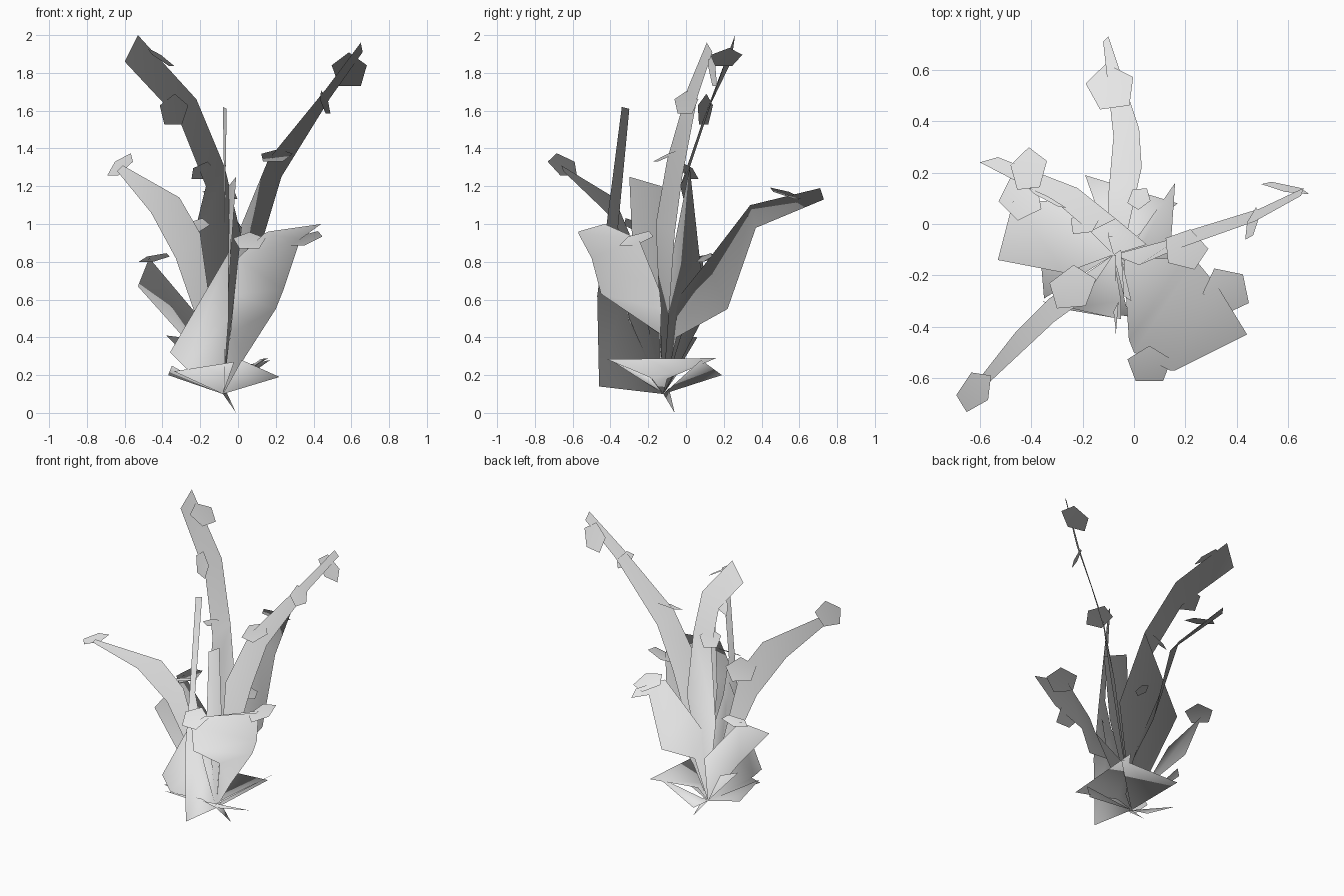
import bpy
import bmesh
from mathutils import Vector

default_cube = bpy.data.objects.get("Cube")
if default_cube:
    bpy.data.objects.remove(default_cube, do_unlink=True)

# Single pale grey for the whole plant
grey = bpy.data.materials.new("pale_grey")
grey.use_nodes = True
colour = (0.8, 0.8, 0.8, 1)
grey.diffuse_color = colour
grey.node_tree.nodes["Principled BSDF"].inputs["Base Color"].default_value = colour

ROOT = Vector((-0.08, -0.12, 0.1))
SPREAD_CENTRE = Vector((-0.06, -0.12, 0))


def spread(point):
    """Foliage normal: fans up and out from the foot of the plant."""
    return (point - SPREAD_CENTRE).normalized()


def finish(name, bm):
    """Turn the faces along the foliage normals and make the object."""
    bm.normal_update()
    agreement = sum(f.normal.dot(spread(f.calc_center_median())) * f.calc_area()
                    for f in bm.faces)
    if agreement < 0:
        bmesh.ops.reverse_faces(bm, faces=bm.faces[:])
    for face in bm.faces:
        face.smooth = True
    mesh = bpy.data.meshes.new(name)
    bm.to_mesh(mesh)
    bm.free()
    mesh.normals_split_custom_set_from_vertices([spread(v.co) for v in mesh.vertices])
    mesh.materials.append(grey)
    obj = bpy.data.objects.new(name, mesh)
    bpy.context.collection.objects.link(obj)


def leaf(name, *sections):
    """Ribbon that opens from the root through (left edge, right edge) sections."""
    bm = bmesh.new()
    root = bm.verts.new(ROOT)
    rows = [[bm.verts.new(point) for point in pair] for pair in sections]
    bm.faces.new((root, rows[0][0], rows[0][1]))
    for low, high in zip(rows, rows[1:]):
        bm.faces.new((low[0], high[0], high[1], low[1]))
    finish(name, bm)


def leaflet(name, centre, normal, radius=0.09):
    """Small flat five-sided leaf facing along the normal."""
    bm = bmesh.new()
    turn = Vector(normal).to_track_quat("Z", "Y").to_matrix().to_4x4()
    turn.translation = centre
    bmesh.ops.create_circle(bm, cap_ends=True, segments=5, radius=radius, matrix=turn)
    finish(name, bm)


# Tall leaves
leaf("tall_right_rear_leaf",
     ((-0.28, 0.08, 0.75), (0.05, -0.08, 0.8)),
     ((-0.17, -0.03, 1.2), (-0.07, 0.02, 1.3)),
     ((-0.31, 0.09, 1.55), (-0.22, 0.14, 1.66)),
     ((-0.6, 0.24, 1.86), (-0.53, 0.26, 2)))
leaf("tall_left_leaf",
     ((0.02, -0.16, 1), (0.14, -0.06, 0.95)),
     ((0.16, -0.1, 1.34), (0.23, -0.02, 1.25)),
     ((0.47, 0.01, 1.72), (0.49, 0.06, 1.67)),
     ((0.65, 0.11, 1.96), (0.66, 0.14, 1.91)))
leaf("rear_leaf",
     ((-0.03, -0.05, 0.4), (-0.1, -0.05, 0.6)),
     ((0.03, 0.22, 0.55), (-0.1, 0.11, 0.8)),
     ((0.02, 0.37, 0.98), (-0.08, 0.34, 1.1)),
     ((-0.1, 0.73, 1.13), (-0.12, 0.71, 1.19)))
leaf("front_right_leaf",
     ((-0.33, -0.29, 0.82), (-0.2, -0.3, 0.95)),
     ((-0.46, -0.42, 1.06), (-0.31, -0.38, 1.14)),
     ((-0.64, -0.65, 1.28), (-0.61, -0.66, 1.31)))
leaf("front_upright_blade",
     ((-0.07, -0.46, 0.14), (-0.07, -0.12, 0.45)),
     ((-0.07, -0.47, 0.62), (-0.07, -0.3, 0.75)),
     ((-0.07, -0.42, 1), (-0.07, -0.36, 0.98)),
     ((-0.08, -0.34, 1.62), (-0.06, -0.3, 1.61)))
leaf("centre_blade",
     ((-0.04, -0.28, 0.8), (-0.05, -0.1, 0.65)),
     ((-0.01, -0.3, 1.25), (-0.05, -0.13, 1.2)))

# Broad leaves
leaf("broad_front_leaf",
     ((-0.04, -0.14, 0.42), (0.04, -0.14, 0.3)),
     ((-0.02, -0.45, 0.63), (0.2, -0.13, 0.55)),
     ((0, -0.5, 0.82), (0.24, -0.14, 0.65)),
     ((0.14, -0.57, 0.95), (0.33, -0.25, 0.92)),
     ((0.16, -0.57, 0.96), (0.44, -0.43, 1)))
leaf("broad_right_leaf",
     ((-0.27, -0.19, 0.38), (-0.2, 0.09, 0.5)),
     ((-0.53, -0.14, 0.67), (-0.47, 0.09, 0.82)))
leaf("broad_front_right_leaf",
     ((-0.28, -0.33, 0.24), (-0.05, -0.3, 0.5)),
     ((-0.36, -0.3, 0.32), (-0.05, -0.37, 0.85)))

# Low leaves around the foot
leaf("low_left_leaf",
     ((-0.02, -0.18, 0.18), (-0.02, -0.1, 0.18)),
     ((0.12, -0.42, 0.285), (0.16, 0.16, 0.29)))
leaf("low_left_front_leaf",
     ((0.22, -0.19, 0.19), (0.02, -0.4, 0.28)))
leaf("low_rear_leaf",
     ((-0.19, 0.19, 0.2), (0.17, 0.08, 0.28)))
leaf("low_right_leaf",
     ((-0.35, -0.29, 0.25), (-0.37, -0.05, 0.2)))
leaf("low_front_leaf",
     ((-0.34, -0.31, 0.22), (-0.02, -0.36, 0.27)))
leaf("small_right_leaf",
     ((-0.38, -0.02, 0.41), (-0.3, 0.06, 0.4)))
leaf("root_tip",
     ((-0.07, -0.09, 0.13), (-0.01, -0.06, 0)))

# Leaflets along the tall stems
leaflet("left_leaf_top_leaflet", (0.59, 0.14, 1.81), (0.2, 0.95, 0.15), 0.1)
leaflet("left_leaf_middle_leaflet", (0.46, 0, 1.64), (0.9, -0.3, 0.3), 0.07)
leaflet("left_leaf_low_leaflet", (0.2, -0.1, 1.36), (-0.1, -0.4, 0.9))
leaflet("rear_right_top_leaflet", (-0.41, 0.21, 1.88), (0.55, -0.15, 0.8))
leaflet("rear_right_middle_leaflet", (-0.34, 0.1, 1.6), (-0.45, -0.85, 0.1))
leaflet("rear_right_low_leaflet", (-0.19, 0.01, 1.28), (-0.4, 0.6, 0.7), 0.07)
leaflet("rear_leaf_leaflet", (-0.09, 0.53, 1.16), (0.15, 0.3, 0.95), 0.1)
leaflet("rear_leaf_low_leaflet", (0.02, 0.1, 0.82), (0.3, -0.4, 0.8), 0.05)
leaflet("front_right_top_leaflet", (-0.62, -0.65, 1.31), (-0.6, 0.4, 0.7))
leaflet("front_right_low_leaflet", (-0.24, -0.25, 0.98), (-0.3, 0.4, 0.85), 0.1)

# Leaflets on the broad leaves
leaflet("broad_right_leaflet", (-0.44, 0.1, 0.82), (-0.2, -0.2, 0.95))
leaflet("broad_front_side_leaflet", (0.36, -0.26, 0.92), (-0.3, -0.3, 0.9), 0.1)
leaflet("broad_front_corner_leaflet", (0.06, -0.55, 0.91), (0, -0.5, 0.8))
